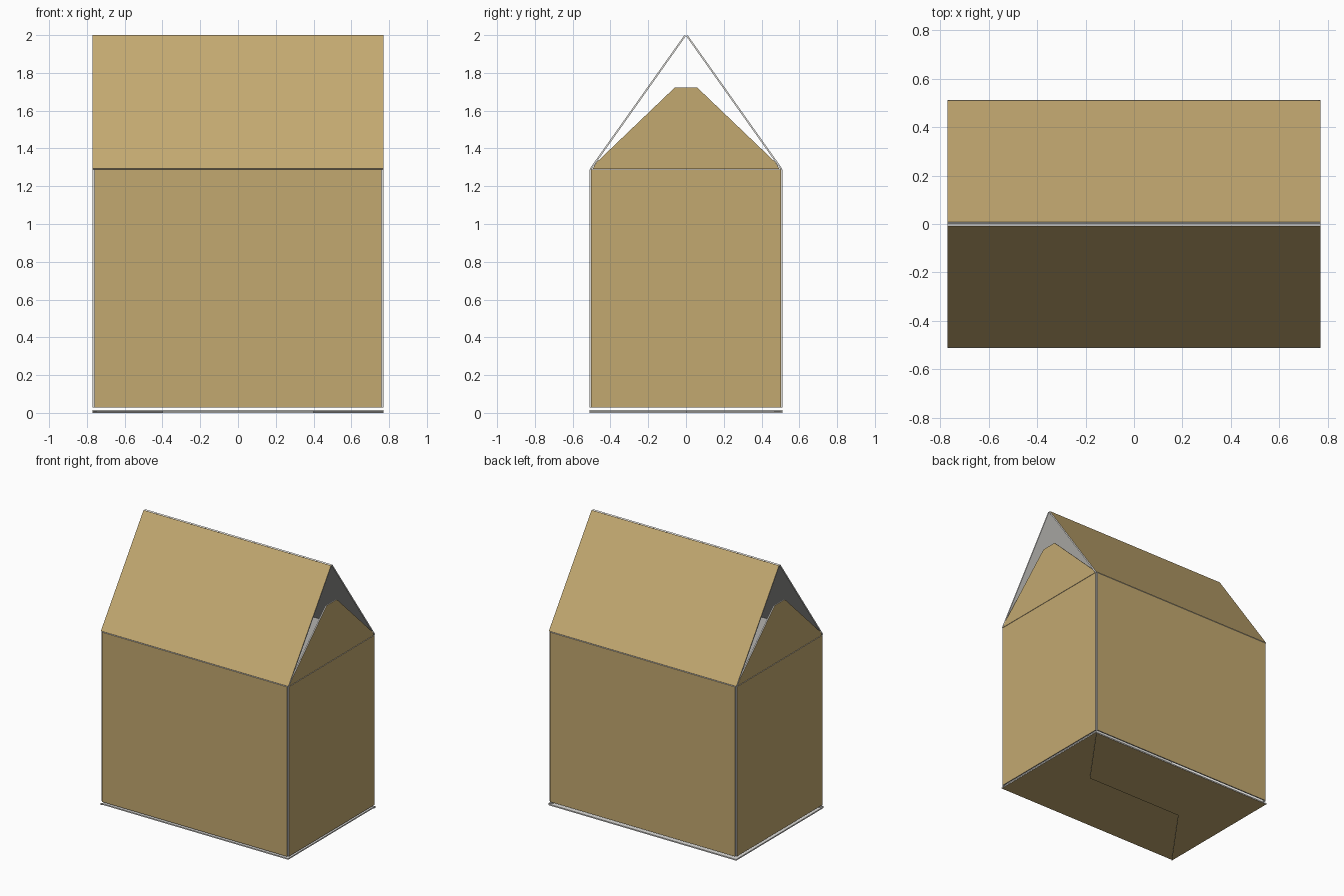
import bpy, bmesh
from mathutils import Vector

if "Cube" in bpy.data.objects:
    bpy.data.objects.remove(bpy.data.objects["Cube"])


def material(name, rgb):
    m = bpy.data.materials.new(name)
    m.diffuse_color = (*rgb, 1)
    m.use_nodes = True
    m.node_tree.nodes["Principled BSDF"].inputs["Base Color"].default_value = m.diffuse_color
    return m


TAN = material("cardboard tan", (0.545, 0.395, 0.163))
GREY = material("inner paper grey", (0.74, 0.73, 0.70))
T = 0.009  # sheet thickness


def sheet(name, outline, outward):
    """Thin sheet: outline is the inner side, thickened outward.
    Only the outer face is tan; inside and cut edges are grey."""
    out = Vector(outward).normalized()
    bm = bmesh.new()
    face = bm.faces.new([bm.verts.new(p) for p in outline])
    ext = bmesh.ops.extrude_face_region(bm, geom=[face], use_keep_orig=True)
    bmesh.ops.translate(bm, vec=out * T,
                        verts=[g for g in ext["geom"] if isinstance(g, bmesh.types.BMVert)])
    bmesh.ops.recalc_face_normals(bm, faces=bm.faces)
    for f in bm.faces:
        f.material_index = 0 if f.normal.dot(out) > 0.9 else 1
    me = bpy.data.meshes.new(name)
    bm.to_mesh(me)
    bm.free()
    me.materials.append(TAN)
    me.materials.append(GREY)
    ob = bpy.data.objects.new(name, me)
    bpy.context.collection.objects.link(ob)
    return ob


X, Y = 0.761, 0.502        # inner half sizes
Z0, Z1 = 0.028, 1.288      # wall bottom and top
XO, YO = X + T, Y + T      # outer half sizes
RIDGE = 0.40               # half length of the bottom seam

for s, label in ((-1, "front"), (1, "back")):
    # long wall
    sheet(label + "_wall", [(-X, s * Y, Z0), (X, s * Y, Z0),
                            (X, s * Y, Z1), (-X, s * Y, Z1)], (0, s, 0))
    # sloping top flap, meeting its twin at the ridge
    sheet(label + "_top_flap", [(-XO, s * Y, Z1), (XO, s * Y, Z1),
                                (XO, s * 0.001, 1.995), (-XO, s * 0.001, 1.995)],
          (0, s * 0.707, 0.501))
    # mitred bottom flap
    z = T + (0.007 if s < 0 else 0)
    sheet(label + "_bottom_flap", [(-XO, s * YO, z), (XO, s * YO, z),
                                   (RIDGE, 0, z), (-RIDGE, 0, z)], (0, 0, -1))

for s, label in ((-1, "left"), (1, "right")):
    # short wall
    sheet(label + "_wall", [(s * X, -Y, Z0), (s * X, Y, Z0),
                            (s * X, Y, Z1), (s * X, -Y, Z1)], (s, 0, 0))
    # upright tapered side flap
    half = [(0.495, Z1 + 0.003), (0.475, 1.325), (0.06, 1.722)]
    outline = half + [(-y, z) for y, z in reversed(half)]
    sheet(label + "_side_flap", [(s * X, y, z) for y, z in outline], (s, 0, 0))
    # triangular bottom flap
    z = T + (0.007 if s > 0 else 0)
    sheet(label + "_bottom_flap", [(s * XO, -YO, z), (s * XO, YO, z),
                                   (s * RIDGE, 0, z)], (0, 0, -1))
